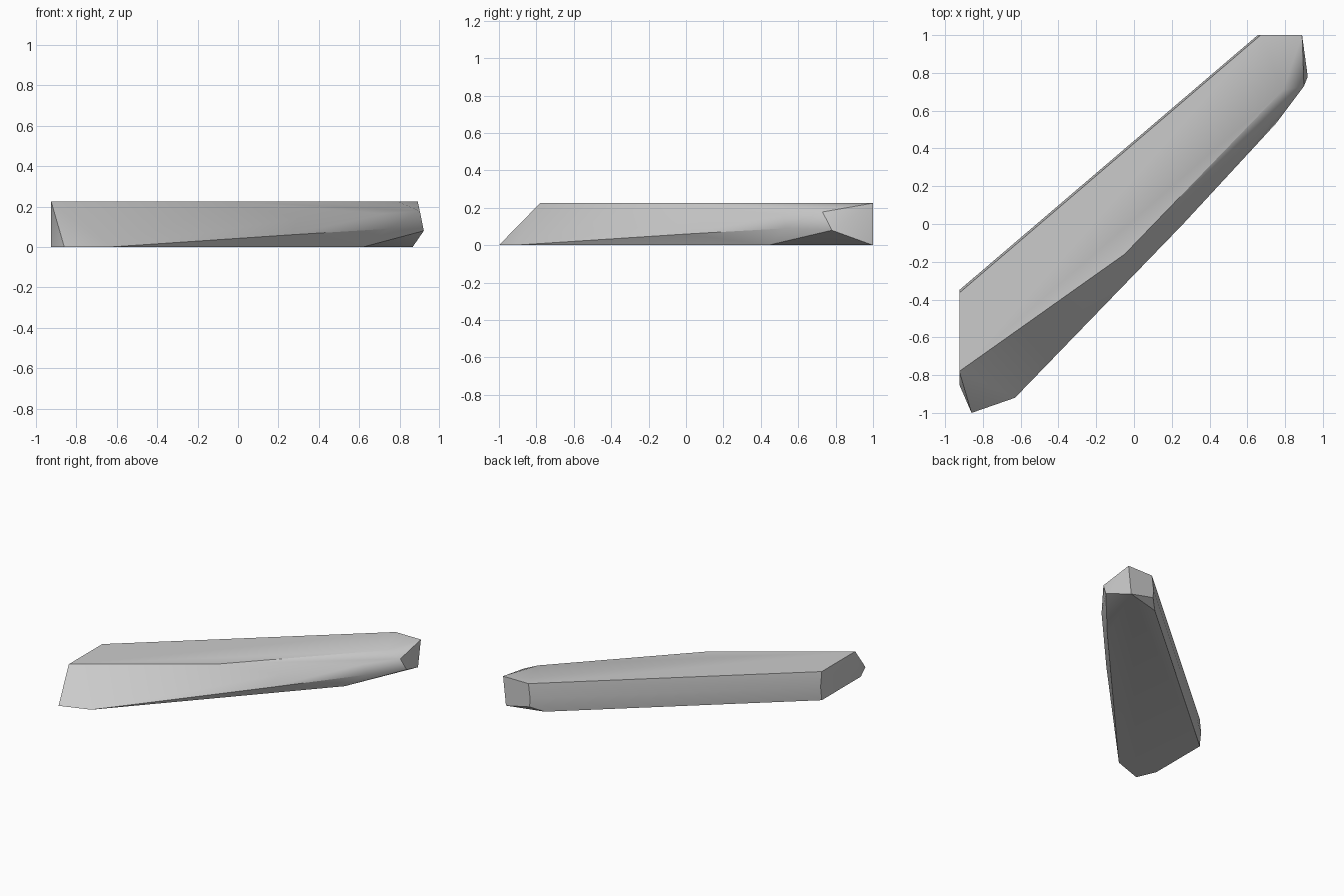
import bpy
import bmesh
from math import radians

cube = bpy.data.objects.get("Cube")
if cube:
    bpy.data.objects.remove(cube, do_unlink=True)

HEIGHT = 0.225

# Plan outlines of the level faces
top_outline = [(-0.925, -0.365), (0.67, 1), (0.89, 1), (0.79, 0.71),
               (-0.05, -0.16), (-0.925, -0.78)]
bottom_outline = [(-0.925, -0.365), (0.58, 0.925), (0.865, 1), (0.62, 0.44),
                  (-0.63, -0.92), (-0.86, -1), (-0.925, -0.85)]

# Bulging long back wall, overhanging front ridge, and the front shoulder
back_bulge = [(-0.925, -0.35, 0.11), (0.655, 1, 0.11), (0.66, 1, 0.045)]
front_ridge = [(0.26, 0, 0.06), (0.75, 0.53, 0.09), (0.92, 0.78, 0.08)]
front_shoulder = [(0.3, 0.09, 0.14), (0.72, 0.53, 0.165), (0.9, 0.73, 0.178)]

points = [(x, y, HEIGHT) for x, y in top_outline]
points += [(x, y, 0) for x, y in bottom_outline]
points += back_bulge + front_ridge + front_shoulder

# Wrap the faceted slab around its outlines
bm = bmesh.new()
for p in points:
    bm.verts.new(p)
bmesh.ops.convex_hull(bm, input=list(bm.verts))
loose = [v for v in bm.verts if not v.link_faces]
bmesh.ops.delete(bm, geom=loose, context='VERTS')
bmesh.ops.dissolve_limit(bm, angle_limit=radians(0.5),
                         verts=list(bm.verts), edges=list(bm.edges))
bmesh.ops.recalc_face_normals(bm, faces=list(bm.faces))
mesh = bpy.data.meshes.new("stone_slab")
bm.to_mesh(mesh)
bm.free()
slab = bpy.data.objects.new("stone_slab", mesh)
bpy.context.collection.objects.link(slab)

# Plain grey surface
grey = bpy.data.materials.new("light_grey")
grey.use_nodes = True
colour = (0.6, 0.6, 0.6, 1)
grey.diffuse_color = colour
for node in grey.node_tree.nodes:
    if node.type == 'BSDF_PRINCIPLED':
        node.inputs["Base Color"].default_value = colour
mesh.materials.append(grey)

# Soft facets, crisp main edges
bpy.ops.object.select_all(action='DESELECT')
slab.select_set(True)
bpy.context.view_layer.objects.active = slab
bpy.ops.object.shade_smooth_by_angle(angle=radians(30))
